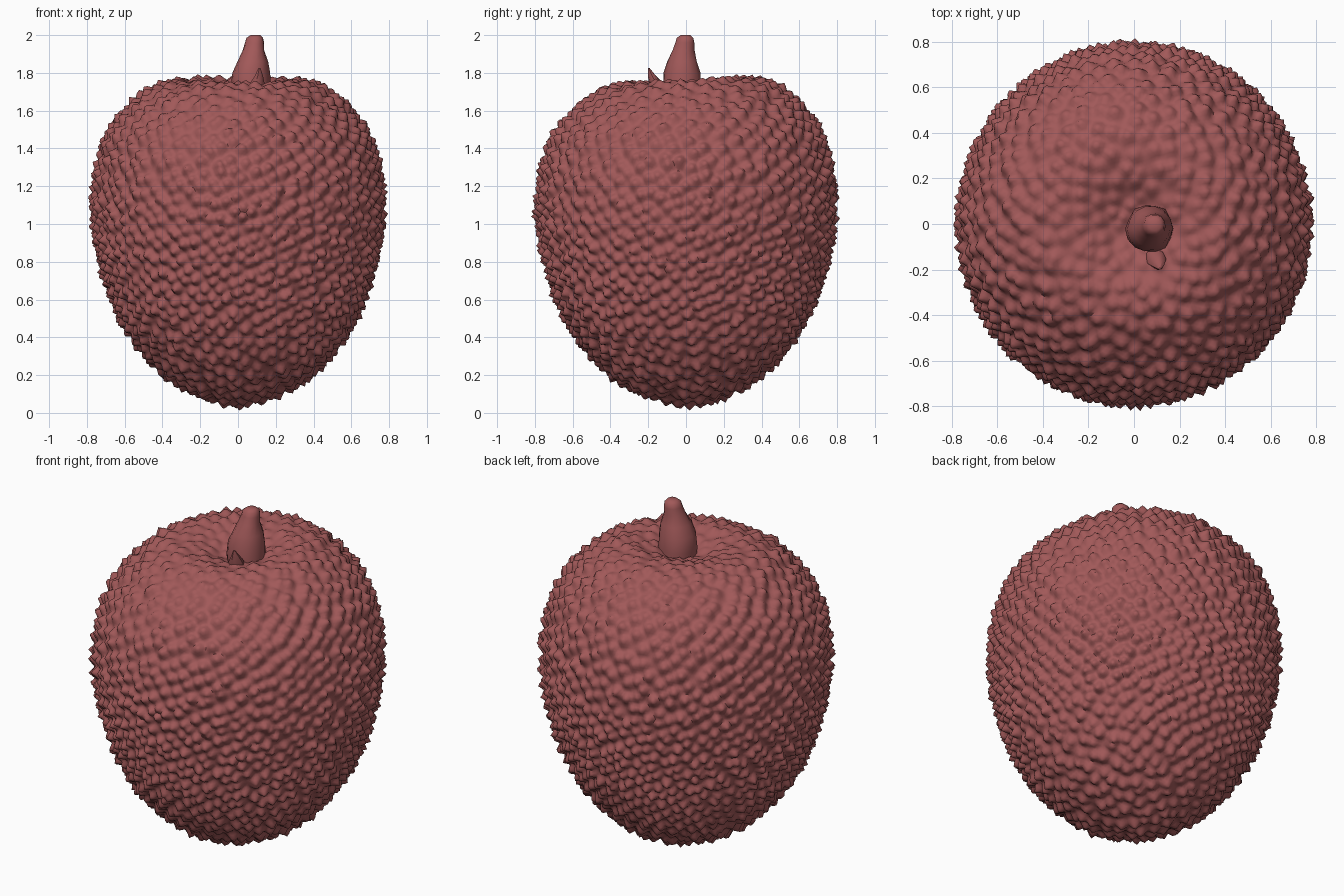
import bpy, bmesh, math, random
from mathutils import Vector, Matrix, kdtree

if "Cube" in bpy.data.objects:
    bpy.data.objects.remove(bpy.data.objects["Cube"])

random.seed(4)

skin_mat = bpy.data.materials.new("dusty_red")
skin_mat.diffuse_color = (0.36, 0.10, 0.10, 1)
skin_mat.use_nodes = True
skin_mat.node_tree.nodes["Principled BSDF"].inputs["Base Color"].default_value = skin_mat.diffuse_color

CENTRE = 0.95
BUMP = 0.05

# Fruit outline (radius, height), measured at the spike tips
outline = [(0, 1.70), (0.10, 1.715), (0.2, 1.755), (0.35, 1.775), (0.50, 1.725),
           (0.63, 1.61), (0.71, 1.50), (0.78, 1.28), (0.795, 1.08), (0.768, 0.85),
           (0.715, 0.65), (0.64, 0.47), (0.55, 0.33), (0.41, 0.18), (0.2, 0.06), (0, 0.015)]
polar = [(math.atan2(r, z - CENTRE), math.hypot(r, z - CENTRE)) for r, z in outline]


def slope(i):
    if i in (0, len(polar) - 1):
        return 0.0
    (t0, p0), (t1, p1) = polar[i - 1], polar[i + 1]
    return (p1 - p0) / (t1 - t0)


def body_radius(theta):
    """Smooth distance from the centre at an angle from straight up."""
    i = 0
    while i < len(polar) - 2 and theta > polar[i + 1][0]:
        i += 1
    (t0, p0), (t1, p1) = polar[i], polar[i + 1]
    h = t1 - t0
    u = min(max((theta - t0) / h, 0), 1)
    return ((2*u**3 - 3*u**2 + 1) * p0 + (u**3 - 2*u**2 + u) * h * slope(i)
            + (3*u**2 - 2*u**3) * p1 + (u**3 - u**2) * h * slope(i + 1))


def finish(bm, name, angle):
    bmesh.ops.recalc_face_normals(bm, faces=bm.faces)
    mesh = bpy.data.meshes.new(name)
    bm.to_mesh(mesh)
    bm.free()
    mesh.materials.append(skin_mat)
    ob = bpy.data.objects.new(name, mesh)
    bpy.context.collection.objects.link(ob)
    bpy.ops.object.select_all(action='DESELECT')
    ob.select_set(True)
    bpy.context.view_layer.objects.active = ob
    bpy.ops.object.shade_smooth_by_angle(angle=math.radians(angle))
    return ob


# Spike positions, spread evenly over the skin with some jitter
COUNT = 1750
spikes = kdtree.KDTree(COUNT)
heights = []
for i in range(COUNT):
    z = 1 - (2 * i + 1) / COUNT
    a = i * math.pi * (3 - math.sqrt(5))
    r = math.sqrt(1 - z * z)
    d = Vector((r * math.cos(a), r * math.sin(a), z))
    d += Vector([random.uniform(-0.022, 0.022) for _ in range(3)])
    spikes.insert(d.normalized(), i)
    heights.append(random.uniform(0.65, 1.05))
spikes.balance()

# Fruit body with pointed bumps
bm = bmesh.new()
bmesh.ops.create_icosphere(bm, subdivisions=7, radius=1)
for v in bm.verts:
    d = v.co.normalized()
    theta = d.angle(Vector((0, 0, 1)))
    _, idx, dist = spikes.find(d)
    peak = heights[idx] * max(0, 1 - dist / 0.056) ** 1.15
    fade = 0.45 + 0.55 * min(1, theta / 0.7)
    rho = body_radius(theta) - BUMP * 0.85 * fade + BUMP * fade * peak
    v.co = d * rho
    v.co.y *= 1.025
    v.co.z += CENTRE
    # rear shoulder sits a little higher than the front one
    v.co.z += 0.06 * v.co.y * max(0, v.co.z - 1)
finish(bm, "fruit_skin", 70)


def loft(name, rings, sides, wobble):
    """Closed tube through (x, y, z, radius) rings."""
    bm = bmesh.new()
    loops = []
    for x, y, z, r in rings:
        loop = []
        for k in range(sides):
            a = 2 * math.pi * k / sides
            q = r * (1 + random.uniform(-wobble, wobble))
            loop.append(bm.verts.new((x + q * math.cos(a), y + q * math.sin(a), z)))
        loops.append(loop)
    for lo, hi in zip(loops, loops[1:]):
        for k in range(sides):
            n = (k + 1) % sides
            bm.faces.new((lo[k], lo[n], hi[n], hi[k]))
    bm.faces.new(loops[0])
    bm.faces.new(loops[-1])
    return finish(bm, name, 50)


# Stubby tapering stem and the small broken spur beside it
loft("stem", [(0.07, -0.02, 1.62, 0.10), (0.07, -0.02, 1.72, 0.105),
              (0.07, -0.02, 1.80, 0.098), (0.08, -0.02, 1.86, 0.082),
              (0.083, -0.012, 1.92, 0.058), (0.088, -0.006, 1.96, 0.05),
              (0.09, -0.004, 1.985, 0.044), (0.092, -0.004, 2.0, 0.026)], 14, 0.05)
loft("stem_spur", [(0.09, -0.13, 1.66, 0.05), (0.10, -0.155, 1.74, 0.04),
                   (0.11, -0.18, 1.785, 0.022), (0.113, -0.197, 1.825, 0.005)], 7, 0.1)
